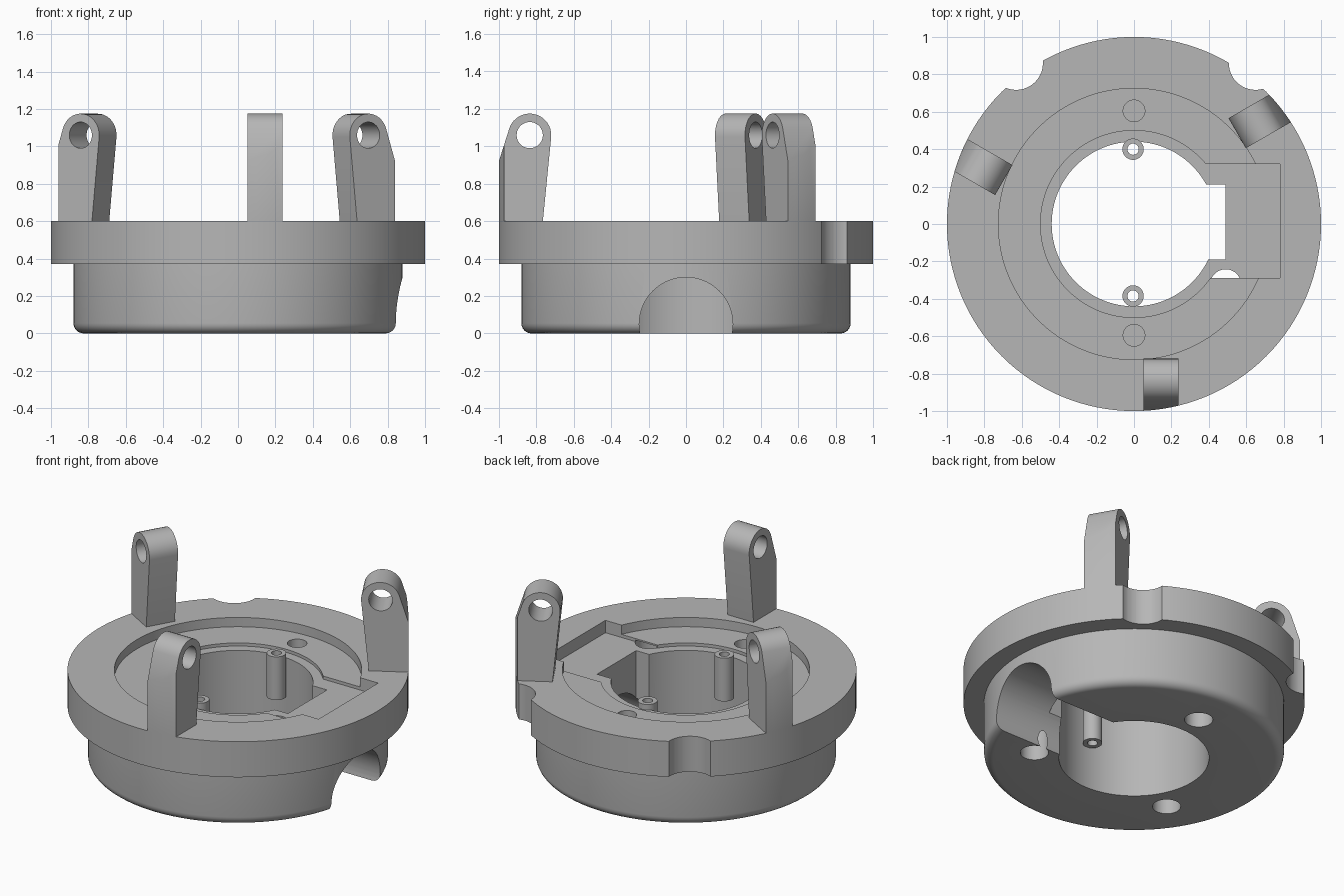
import bpy, bmesh, math
from mathutils import Matrix

cube = bpy.data.objects.get("Cube")
if cube:
    bpy.data.objects.remove(cube, do_unlink=True)

grey = bpy.data.materials.new("mid_grey")
grey.use_nodes = True
colour = (0.47, 0.47, 0.47, 1)
grey.diffuse_color = colour
bsdf = next(n for n in grey.node_tree.nodes if n.type == 'BSDF_PRINCIPLED')
bsdf.inputs["Base Color"].default_value = colour
bsdf.inputs["Roughness"].default_value = 0.6


def make_object(name, bm):
    bmesh.ops.recalc_face_normals(bm, faces=bm.faces)
    mesh = bpy.data.meshes.new(name)
    bm.to_mesh(mesh)
    bm.free()
    mesh.materials.append(grey)
    obj = bpy.data.objects.new(name, mesh)
    bpy.context.collection.objects.link(obj)
    return obj


def cylinder(name, x, y, z0, z1, r, segments=48):
    bm = bmesh.new()
    bmesh.ops.create_cone(bm, cap_ends=True, segments=segments, radius1=r, radius2=r,
                          depth=z1 - z0, matrix=Matrix.Translation((x, y, (z0 + z1) / 2)))
    return make_object(name, bm)


def cylinder_x(name, x0, x1, y, z, r, segments=64):
    bm = bmesh.new()
    m = Matrix.Translation(((x0 + x1) / 2, y, z)) @ Matrix.Rotation(math.pi / 2, 4, 'Y')
    bmesh.ops.create_cone(bm, cap_ends=True, segments=segments, radius1=r, radius2=r,
                          depth=x1 - x0, matrix=m)
    return make_object(name, bm)


def box(name, x0, x1, y0, y1, z0, z1):
    bm = bmesh.new()
    m = Matrix.Translation(((x0 + x1) / 2, (y0 + y1) / 2, (z0 + z1) / 2))
    m = m @ Matrix.Diagonal((x1 - x0, y1 - y0, z1 - z0, 1))
    bmesh.ops.create_cube(bm, size=1, matrix=m)
    return make_object(name, bm)


def lathe(name, profile, steps=128):
    bm = bmesh.new()
    verts = [bm.verts.new((r, 0, z)) for r, z in profile]
    edges = [bm.edges.new((verts[i], verts[(i + 1) % len(verts)])) for i in range(len(verts))]
    bmesh.ops.spin(bm, geom=verts + edges, cent=(0, 0, 0), axis=(0, 0, 1),
                   angle=2 * math.pi, steps=steps, use_duplicate=False)
    bmesh.ops.remove_doubles(bm, verts=bm.verts, dist=1e-5)
    return make_object(name, bm)


def boolean(obj, cutter, operation='DIFFERENCE'):
    bpy.ops.object.select_all(action='DESELECT')
    bpy.context.view_layer.objects.active = obj
    obj.select_set(True)
    mod = obj.modifiers.new("cut", 'BOOLEAN')
    mod.operation = operation
    mod.solver = 'EXACT'
    mod.object = cutter
    bpy.ops.object.modifier_apply(modifier=mod.name)
    bpy.data.objects.remove(cutter, do_unlink=True)


def smooth(obj):
    bpy.ops.object.select_all(action='DESELECT')
    bpy.context.view_layer.objects.active = obj
    obj.select_set(True)
    bpy.ops.object.shade_smooth_by_angle(angle=math.radians(30))


TOP, RECESS, LEDGE = 0.60, 0.54, 0.52

# Housing: flange and drum with rounded bottom edge, stepped recess and centre bore
fillet = [(0.825 + 0.055 * math.sin(a), 0.055 - 0.055 * math.cos(a))
          for a in (math.radians(15 * i) for i in range(7))]
profile = [(0.44, 0)] + fillet + [(0.88, 0.37), (1, 0.37), (1, TOP), (0.725, TOP),
                                  (0.725, RECESS), (0.5, RECESS), (0.5, LEDGE), (0.44, LEDGE)]
housing = lathe("housing", profile)

# Connector pocket, slot beside the bore, and arched side opening
boolean(housing, box("pocket_cutter", 0.2, 0.78, -0.29, 0.32, LEDGE, 0.8))
boolean(housing, box("slot_cutter", 0.2, 0.49, -0.19, 0.21, -0.1, 0.7))
boolean(housing, cylinder_x("arch_cutter", 0.25, 1.1, 0, 0.05, 0.25))

# Rim notches
for x in (-0.63, 0.65):
    boolean(housing, cylinder("notch_cutter", x, 0.86, 0.3, 0.7, 0.143))

# Screw holes from below and shallow holes in the recess floor
for x, y in ((0, 0.59), (-0.51, -0.31), (0.49, -0.325)):
    boolean(housing, cylinder("screw_cutter", x, y, -0.1, 0.40 if x <= 0 else 0.53, 0.083))
for y in (-0.595, 0.605):
    boolean(housing, cylinder("blind_cutter", 0, y, 0.47, 0.7, 0.058))
smooth(housing)

# Hollow posts on the bore wall
for name, y in (("front_post", -0.385), ("back_post", 0.4)):
    post = cylinder(name, -0.005, y, 0.275, 0.555, 0.057)
    boolean(post, cylinder("post_cutter", -0.005, y, 0.2, 0.7, 0.03, 32))
    smooth(post)

# Three upright lugs with cross holes, trimmed to the rim
CY, CZ, R = -0.835, 1.06, 0.115
arc = [(CY + R * math.cos(math.radians(a)), CZ + R * math.sin(math.radians(a)))
       for a in range(-5, 161, 11)]
side = [(-1.01, TOP), (-0.765, TOP)] + arc + [(-1.0, 0.92), (-1.01, 0.9)]
for name, angle in (("front_lug", 0), ("right_lug", 120), ("left_lug", 240)):
    bm = bmesh.new()
    face = bm.faces.new([bm.verts.new((0.052, y, z)) for y, z in side])
    ext = bmesh.ops.extrude_face_region(bm, geom=[face])
    moved = [v for v in ext["geom"] if isinstance(v, bmesh.types.BMVert)]
    bmesh.ops.translate(bm, verts=moved, vec=(0.185, 0, 0))
    lug = make_object(name, bm)
    boolean(lug, cylinder_x("lug_cutter", -0.1, 0.4, CY, CZ, 0.07, 40))
    boolean(lug, cylinder("rim_trim", 0, 0, 0.5, 1.3, 1.0, 128), 'INTERSECT')
    lug.data.transform(Matrix.Rotation(math.radians(angle), 4, 'Z'))
    smooth(lug)
